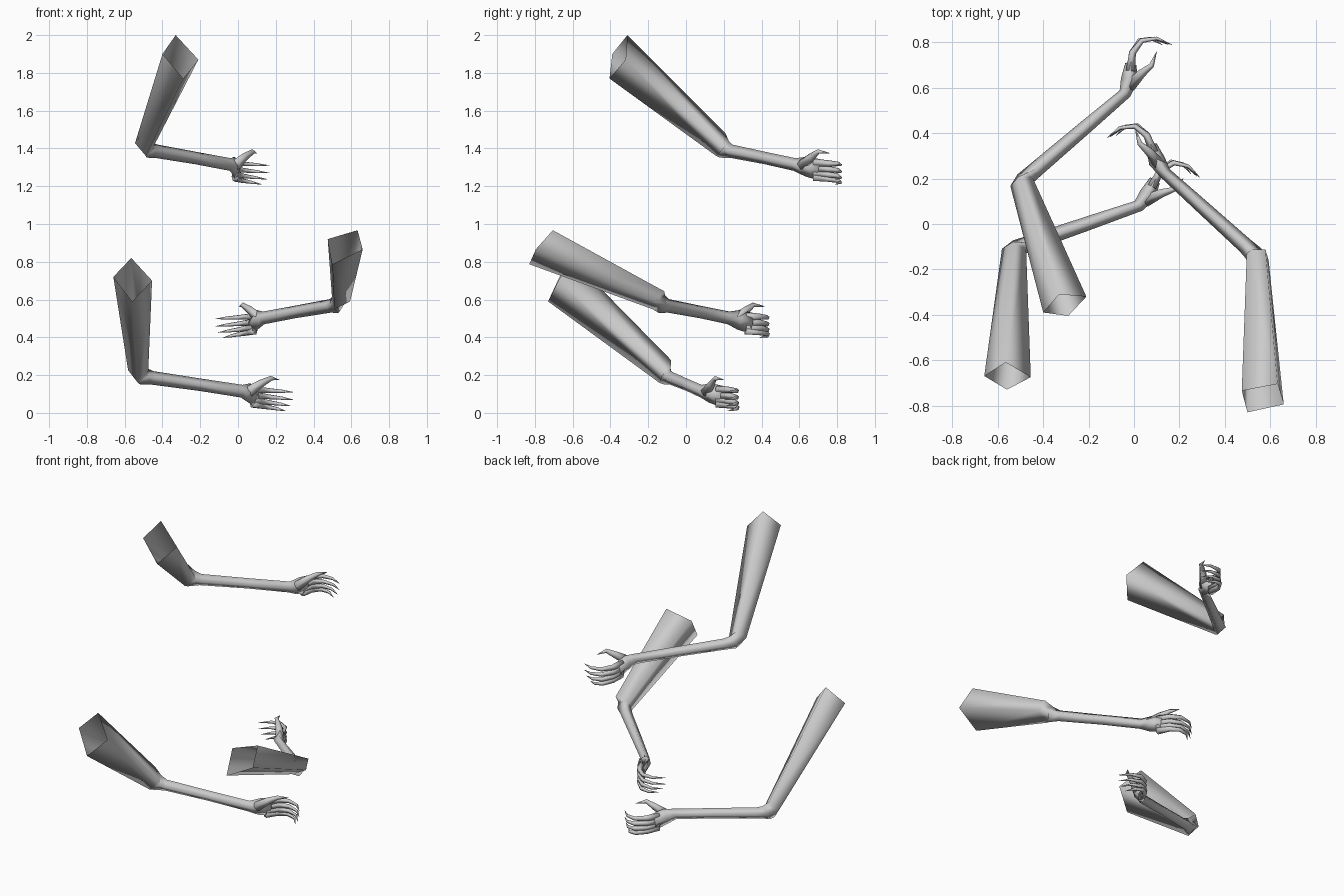
import bpy, bmesh, math
from mathutils import Vector, Matrix

cube = bpy.data.objects.get("Cube")
if cube:
    bpy.data.objects.remove(cube, do_unlink=True)

skin = bpy.data.materials.new("pale_grey")
skin.use_nodes = True
GREY = (0.6, 0.6, 0.6, 1)
skin.diffuse_color = GREY
skin.node_tree.nodes["Principled BSDF"].inputs["Base Color"].default_value = GREY


def ring(centre, along, wide, tall, sides=4):
    """Diamond cross-section facing along the limb, first corner on top."""
    t = Vector(along).normalized()
    right = t.cross(Vector((0, 0, 1))).normalized()
    up = right.cross(t)
    steps = [2 * math.pi * i / sides for i in range(sides)]
    return [Vector(centre) + right * wide * math.sin(a) + up * tall * math.cos(a) for a in steps]


def loft(name, rings, mirror, cap_start=False):
    """Skin a list of rings, closing the far end."""
    bm = bmesh.new()
    rows = [[bm.verts.new((-p.x if mirror else p.x, p.y, p.z)) for p in r] for r in rings]
    n = len(rows[0])
    for low, high in zip(rows, rows[1:]):
        for i in range(n):
            j = (i + 1) % n
            bm.faces.new((low[i], low[j], high[j], high[i]))
    bm.faces.new(rows[-1])
    if cap_start:
        bm.faces.new(rows[0][::-1])
    bmesh.ops.recalc_face_normals(bm, faces=bm.faces)
    for f in bm.faces:
        f.smooth = True
    mesh = bpy.data.meshes.new(name)
    bm.to_mesh(mesh)
    bm.free()
    mesh.materials.append(skin)
    bpy.context.collection.objects.link(bpy.data.objects.new(name, mesh))


def digit(name, path, radii, mirror):
    """Tapered, pointed finger along a path."""
    rings = []
    for i, p in enumerate(path):
        along = path[min(i + 1, len(path) - 1)] - path[max(i - 1, 0)]
        rings.append(ring(p, along, radii[i], radii[i] * 1.1, 5))
    loft(name, rings, mirror, True)


# Finger: height at the knuckle, height at the tip, reach
FINGERS = {"index": (0.008, -0.005, 1.0), "middle": (-0.02, -0.045, 1.0),
           "ring": (-0.047, -0.078, 0.92), "little": (-0.068, -0.105, 0.76)}
FINGER_PATH = ((0.024, 0.1), (0.034, 0.18), (0.075, 0.233), (0.14, 0.243), (0.207, 0.215))
THUMB_PATH = ((0.024, 0.035, -0.005), (0.075, 0.09, 0.04), (0.118, 0.125, 0.068), (0.14, 0.185, 0.06))


def arm(name, shoulder, elbow, wrist, turn, thumb_turn, mirror=False):
    elbow, wrist = Vector(elbow), Vector(wrist)
    shoulder = [Vector(p) for p in shoulder]
    mid = sum(shoulder, Vector()) / 4
    spin = lambda degrees, p: Matrix.Rotation(math.radians(degrees), 3, "Z") @ Vector(p)
    fore = wrist - elbow
    at = lambda p: wrist + spin(turn, p)
    palm = spin(turn, (0.2, 0.97, -0.15))
    bend = (elbow - mid).normalized() + fore.normalized()
    drop = Vector((0, 0, 0.02))

    # Open upper arm, bent elbow, forearm and flared palm in one skin
    rings = [shoulder,
             [elbow + (p - mid) * 0.52 for p in shoulder],
             ring(elbow + fore * 0.05 - drop, bend, 0.042, 0.05),
             ring(elbow + fore * 0.14 - drop, fore, 0.035, 0.036),
             ring(elbow.lerp(wrist, 0.6) - drop * 0.4, fore, 0.031, 0.033),
             ring(wrist, fore.normalized() + palm, 0.027, 0.034),
             ring(at((0.02, 0.06, -0.01)), palm, 0.038, 0.052),
             ring(at((0.026, 0.13, -0.028)), palm, 0.025, 0.056)]
    loft(name, rings, mirror)

    # Curled fingers, thick at the knuckle and pointed at the tip
    for finger, (base, tip, reach) in FINGERS.items():
        path = []
        for i, (x, y) in enumerate(FINGER_PATH):
            x = 0.03 + (x - 0.03) * reach
            path.append(at((x, y, base + (tip - base) * i / 4)))
        digit(f"{name}_{finger}_finger", path, (0.021, 0.016, 0.012, 0.008, 0.001), mirror)

    # Opposing thumb
    thumb = [wrist + spin(thumb_turn, p) for p in THUMB_PATH]
    digit(f"{name}_thumb", thumb, (0.028, 0.02, 0.012, 0.001), mirror)


arm("upper_right_arm",
    ((-0.33, -0.31, 2.0), (-0.21, -0.32, 1.87), (-0.29, -0.405, 1.77), (-0.40, -0.39, 1.90)),
    (-0.497, 0.185, 1.42), (-0.04, 0.575, 1.315), 0, 0)
arm("lower_right_arm",
    ((-0.565, -0.61, 0.82), (-0.455, -0.675, 0.70), (-0.56, -0.73, 0.59), (-0.66, -0.67, 0.72)),
    (-0.53, -0.11, 0.22), (0.02, 0.08, 0.115), -21.5, -21.5)
arm("left_arm",
    ((-0.633, -0.705, 0.967), (-0.475, -0.735, 0.92), (-0.50, -0.83, 0.787), (-0.66, -0.795, 0.866)),
    (-0.545, -0.145, 0.60), (-0.136, 0.225, 0.503), -15, 3, True)
